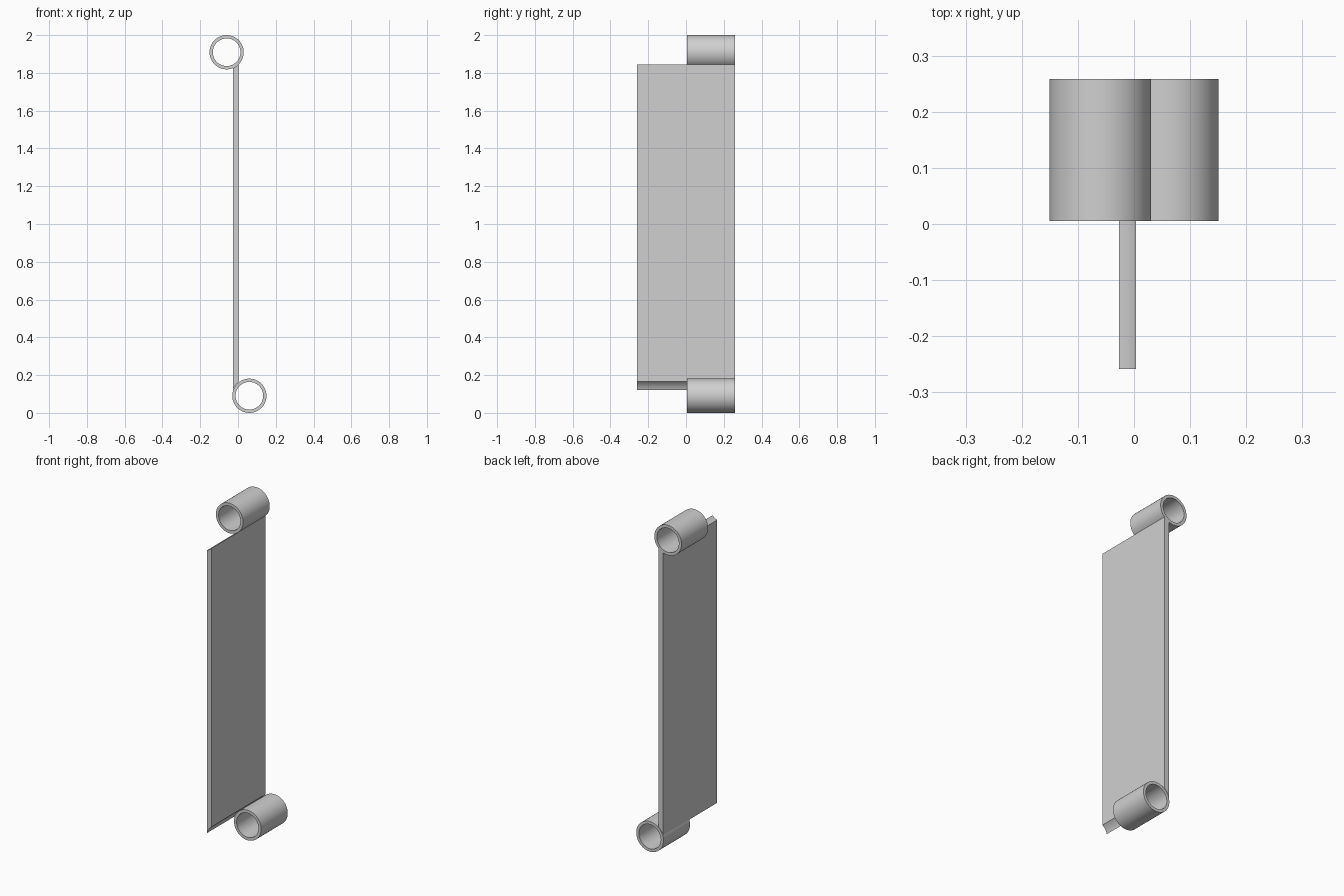
import bpy, bmesh, math

if "Cube" in bpy.data.objects:
    bpy.data.objects.remove(bpy.data.objects["Cube"])

R_OUT, R_IN = 0.0906, 0.073      # sleeve radii
CX = 0.0602                      # sleeve axis offset in x
Y_FRONT, Y_MID, Y_BACK = -0.2585, 0.005, 0.2585
X_LEFT, X_RIGHT = -0.0268, 0.0036
TOP_Z, LOW_Z = 2.0 - R_OUT, R_OUT

grey = bpy.data.materials.new("light_grey")
grey.diffuse_color = (0.63, 0.63, 0.63, 1)
grey.use_nodes = True
grey.node_tree.nodes["Principled BSDF"].inputs["Base Color"].default_value = grey.diffuse_color


def finish(bm, name):
    bmesh.ops.recalc_face_normals(bm, faces=bm.faces)
    mesh = bpy.data.meshes.new(name)
    bm.to_mesh(mesh)
    bm.free()
    mesh.materials.append(grey)
    obj = bpy.data.objects.new(name, mesh)
    bpy.context.collection.objects.link(obj)
    bpy.context.view_layer.objects.active = obj
    obj.select_set(True)
    bpy.ops.object.shade_smooth_by_angle(angle=math.radians(30))
    obj.select_set(False)


def sleeve(name, cx, cz, n=72):
    """Hollow tube along y."""
    bm = bmesh.new()
    section = [(R_OUT, Y_MID), (R_OUT, Y_BACK), (R_IN, Y_BACK), (R_IN, Y_MID)]
    loops = [[bm.verts.new((cx + r * math.cos(2 * math.pi * i / n), y,
                            cz + r * math.sin(2 * math.pi * i / n)))
              for i in range(n)] for r, y in section]
    for a, b in zip(loops, loops[1:] + loops[:1]):
        for i in range(n):
            j = (i + 1) % n
            bm.faces.new((a[i], a[j], b[j], b[i]))
    finish(bm, name)


def plate(name, n=8):
    """Thin leaf whose ends are hollowed to sit against the sleeves."""
    xs = [X_LEFT + (X_RIGHT - X_LEFT) * i / n for i in range(n + 1)]
    low = [(x, LOW_Z + 0.004 + math.sqrt(R_OUT**2 - (x - CX)**2)) for x in xs]
    top = [(x, TOP_Z - math.sqrt(R_OUT**2 - (x + CX)**2)) for x in xs]
    bm = bmesh.new()
    face = bm.faces.new([bm.verts.new((x, Y_FRONT, z)) for x, z in low + top[::-1]])
    ext = bmesh.ops.extrude_face_region(bm, geom=[face], use_keep_orig=True)
    moved = [v for v in ext["geom"] if isinstance(v, bmesh.types.BMVert)]
    bmesh.ops.translate(bm, verts=moved, vec=(0, Y_BACK - Y_FRONT, 0))
    finish(bm, name)


# Tubes at opposite ends and opposite sides of the leaf
sleeve("top_sleeve", -CX, TOP_Z)
sleeve("bottom_sleeve", CX, LOW_Z)
plate("hinge_leaf")
